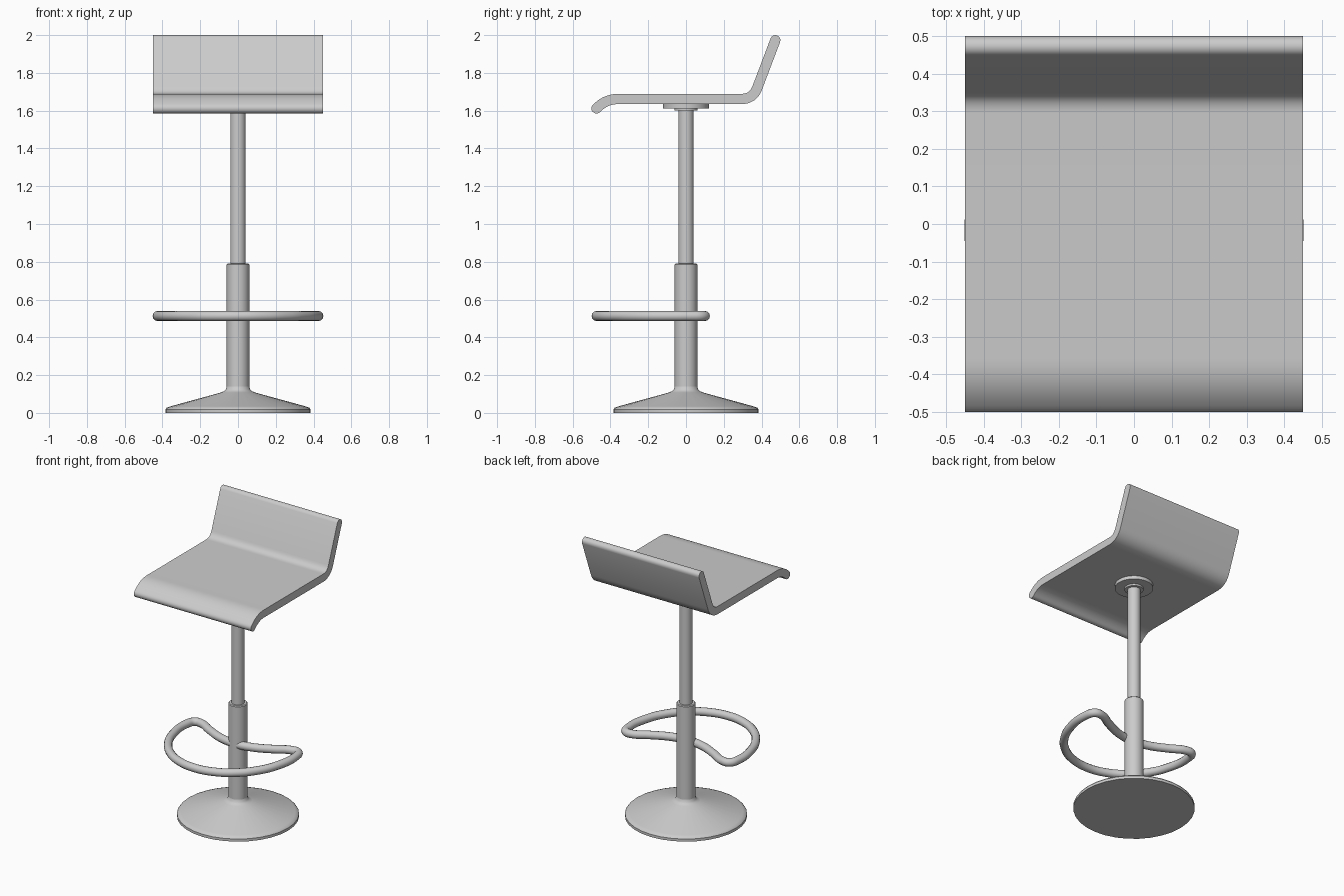
import bpy, bmesh, math
from mathutils import Vector

if "Cube" in bpy.data.objects:
    bpy.data.objects.remove(bpy.data.objects["Cube"])


def finish(name, bm, angle=35):
    bmesh.ops.recalc_face_normals(bm, faces=bm.faces)
    me = bpy.data.meshes.new(name)
    bm.to_mesh(me)
    bm.free()
    ob = bpy.data.objects.new(name, me)
    bpy.context.collection.objects.link(ob)
    bpy.ops.object.select_all(action='DESELECT')
    ob.select_set(True)
    bpy.context.view_layer.objects.active = ob
    bpy.ops.object.shade_smooth_by_angle(angle=math.radians(angle))
    return ob


def lathe(name, profile, steps=32):
    # Stack of (radius, z) rings, capped at both ends
    bm = bmesh.new()
    rings = [[bm.verts.new((r * math.cos(i * math.tau / steps),
                            r * math.sin(i * math.tau / steps), z))
              for i in range(steps)] for r, z in profile]
    for a, b in zip(rings, rings[1:]):
        for i in range(steps):
            j = (i + 1) % steps
            bm.faces.new((a[i], a[j], b[j], b[i]))
    bm.faces.new(rings[0][::-1])
    bm.faces.new(rings[-1])
    return finish(name, bm)


def fillet(points, dist, steps=8):
    # Rounds the inner corners of a polyline
    out = [points[0]]
    for a, b, c in zip(points, points[1:], points[2:]):
        p, q = b + (a - b).normalized() * dist, b + (c - b).normalized() * dist
        for i in range(steps + 1):
            t = i / steps
            out.append(p * (1 - t) ** 2 + b * 2 * t * (1 - t) + q * t * t)
    return out + [points[-1]]


def seat(half_width=0.45, h=0.027):
    # Side profile: thickened centreline with rounded ends, extruded across x
    line = fillet([Vector(p) for p in ((-0.474, 1.612), (-0.42, 1.662),
                                       (0.355, 1.662), (0.473, 1.973))], 0.062)
    dirs = [(line[min(i + 1, len(line) - 1)] - line[max(i - 1, 0)]).normalized()
            for i in range(len(line))]
    norm = [Vector((-d.y, d.x)) for d in dirs]

    def cap(i, sign):
        angles = [math.pi * k / 8 for k in range(1, 8)]
        return [line[i] + h * sign * (norm[i] * math.cos(a) + dirs[i] * math.sin(a))
                for a in angles]

    outline = [p + n * h for p, n in zip(line, norm)] + cap(-1, 1)
    outline += [p - n * h for p, n in zip(line, norm)][::-1] + cap(0, -1)
    bm = bmesh.new()
    face = bm.faces.new([bm.verts.new((-half_width, p.x, p.y)) for p in outline])
    ext = bmesh.ops.extrude_face_region(bm, geom=[face], use_keep_orig=True)
    moved = [v for v in ext['geom'] if isinstance(v, bmesh.types.BMVert)]
    bmesh.ops.translate(bm, verts=moved, vec=(2 * half_width, 0, 0))
    return finish("seat", bm)


def footrest(z=0.513, radius=0.027):
    # Half of the loop, from the post round to the front, then mirrored
    half = [(0.12, -0.012), (0.25, 0.045), (0.345, 0.095), (0.398, 0.092), (0.422, 0.03)]
    half += [(0.423 * math.cos(a), -0.473 * math.sin(a))
             for a in (math.radians(d) for d in (18, 36, 54, 72))]
    loop = [(0, -0.03)] + half + [(0, -0.473)] + [(-x, y) for x, y in half[::-1]]
    cu = bpy.data.curves.new("footrest", 'CURVE')
    cu.dimensions = '3D'
    cu.bevel_depth = radius
    cu.bevel_resolution = 4
    cu.resolution_u = 6
    sp = cu.splines.new('BEZIER')
    sp.bezier_points.add(len(loop) - 1)
    for bp, (x, y) in zip(sp.bezier_points, loop):
        bp.co = (x, y, z)
        bp.handle_left_type = bp.handle_right_type = 'AUTO'
    sp.use_cyclic_u = True
    ob = bpy.data.objects.new("footrest", cu)
    bpy.context.collection.objects.link(ob)
    bpy.ops.object.select_all(action='DESELECT')
    ob.select_set(True)
    bpy.context.view_layer.objects.active = ob
    bpy.ops.object.convert(target='MESH')
    bpy.ops.object.shade_smooth()


# Flared base and telescopic post
lathe("base", [(0.385, 0), (0.385, 0.018), (0.378, 0.027), (0.36, 0.034),
               (0.09, 0.108), (0.074, 0.115), (0.065, 0.124), (0.06, 0.14)])
lathe("lower_post", [(0.06, 0.12), (0.06, 0.785), (0.055, 0.79)])
lathe("upper_post", [(0.041, 0.78), (0.041, 1.63)])

# Mounting plate under the seat
lathe("mount_collar", [(0.06, 1.6), (0.06, 1.615)])
lathe("mount_plate", [(0.122, 1.612), (0.122, 1.637)])

seat()
footrest()
